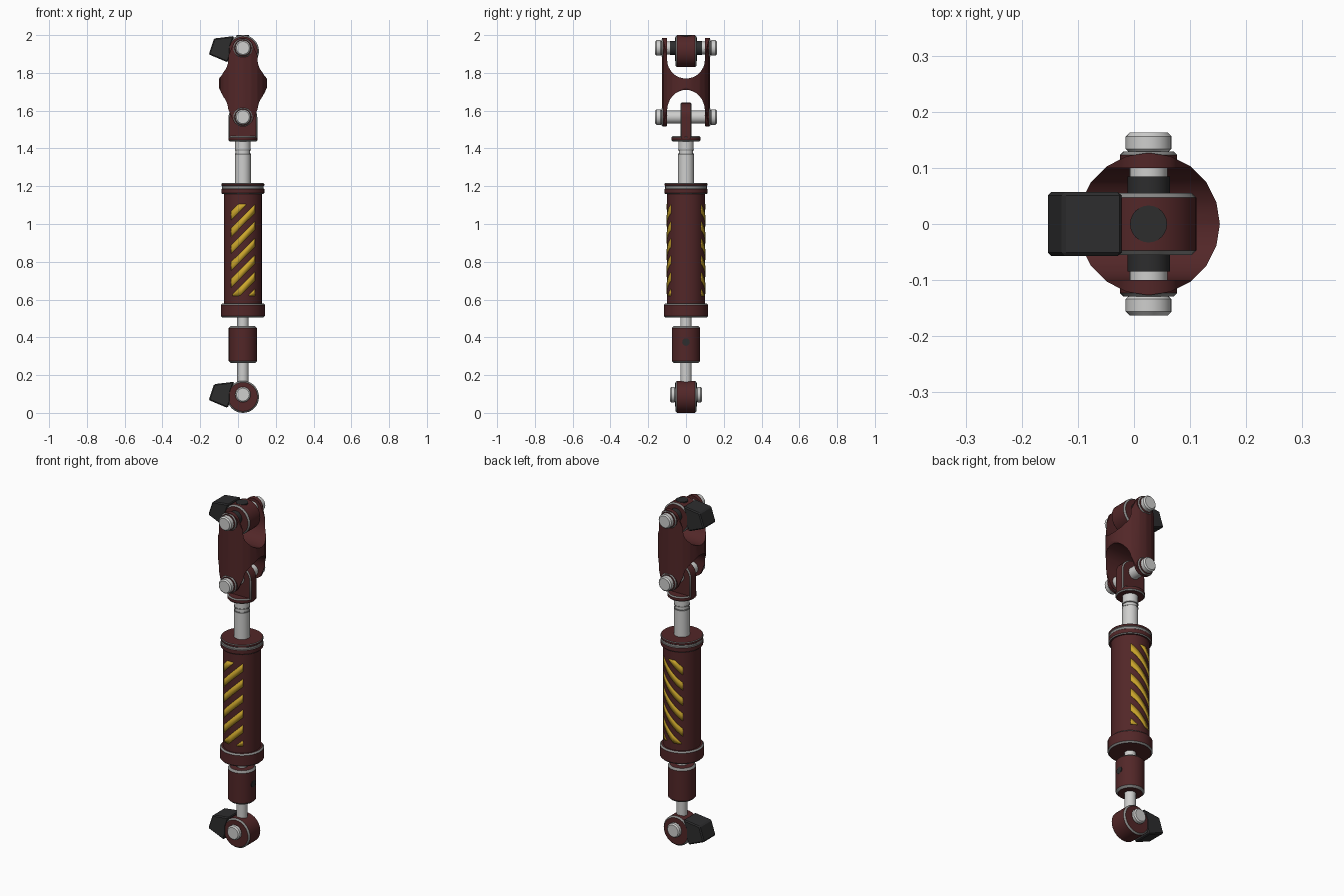
import bpy, bmesh, math
from mathutils import Matrix, Vector

if "Cube" in bpy.data.objects:
    bpy.data.objects.remove(bpy.data.objects["Cube"])

CX = 0.026  # common axis of the actuator


def mat(name, rgb):
    m = bpy.data.materials.new(name)
    m.diffuse_color = (*rgb, 1)
    m.use_nodes = True
    m.node_tree.nodes["Principled BSDF"].inputs["Base Color"].default_value = m.diffuse_color
    return m


MAROON = mat("maroon paint", (0.085, 0.020, 0.021))
STEEL = mat("light steel", (0.62, 0.62, 0.61))
GRAY = mat("worn gray edge", (0.25, 0.25, 0.245))
DARK = mat("dark rubber", (0.026, 0.026, 0.027))
YELLOW = mat("warning yellow", (0.60, 0.38, 0.025))


def finish(name, bm, m, bevel=0, edge=None, smooth=True):
    bmesh.ops.recalc_face_normals(bm, faces=bm.faces)
    me = bpy.data.meshes.new(name)
    bm.to_mesh(me)
    bm.free()
    o = bpy.data.objects.new(name, me)
    bpy.context.collection.objects.link(o)
    me.materials.append(m)
    bpy.ops.object.select_all(action='DESELECT')
    o.select_set(True)
    bpy.context.view_layer.objects.active = o
    if smooth:
        bpy.ops.object.shade_smooth_by_angle(angle=math.radians(35))
    if bevel:
        b = o.modifiers.new("edge bevel", 'BEVEL')
        b.width, b.segments = bevel, 1
        b.limit_method, b.angle_limit = 'ANGLE', math.radians(40)
        if edge:
            me.materials.append(edge)
            b.material = 1
    return o


def cyl(name, axis, r, a, b, m, at=(0, 0), n=24, bevel=0, edge=None):
    """Cylinder from a to b along an axis; 'at' holds the other two coordinates in x, y, z order."""
    bm = bmesh.new()
    bmesh.ops.create_cone(bm, cap_ends=True, segments=n, radius1=r, radius2=r, depth=b - a)
    mid = (a + b) / 2
    loc = {'X': (mid, *at), 'Y': (at[0], mid, at[1]), 'Z': (*at, mid)}[axis]
    rot = {'X': Matrix.Rotation(math.pi / 2, 4, 'Y'),
           'Y': Matrix.Rotation(math.pi / 2, 4, 'X'), 'Z': Matrix.Identity(4)}[axis]
    bm.transform(Matrix.Translation(loc) @ rot)
    return finish(name, bm, m, bevel, edge)


def prism(name, axis, pts, h, m, bevel=0, edge=None, smooth=True):
    """Outline extruded to +-h: axis Y uses (x, z) points, axis X uses (y, z) points."""
    bm = bmesh.new()
    s, c = (-h, 0) if axis == 'Y' else (-h + CX, CX)
    vs = [bm.verts.new((p, s, q) if axis == 'Y' else (s, p, q)) for p, q in pts]
    f = bm.faces.new(vs)
    ext = bmesh.ops.extrude_face_region(bm, geom=[f])
    d = Vector((0, 2 * h, 0)) if axis == 'Y' else Vector((2 * h, 0, 0))
    bmesh.ops.translate(bm, vec=d, verts=[v for v in ext['geom'] if isinstance(v, bmesh.types.BMVert)])
    return finish(name, bm, m, bevel, edge, smooth)


def arc(x, z, rx, rz, a0, a1, n=16):
    return [(x + rx * math.cos(math.radians(a0 + (a1 - a0) * i / n)),
             z + rz * math.sin(math.radians(a0 + (a1 - a0) * i / n))) for i in range(n + 1)]


def boolean(o, cutter, op):
    b = o.modifiers.new("cut", 'BOOLEAN')
    b.object, b.operation, b.solver = cutter, op, 'EXACT'
    bpy.context.view_layer.objects.active = o
    bpy.ops.object.modifier_apply(modifier=b.name)
    bpy.data.objects.remove(cutter)


def pin(name, z, half, head):
    """Cross pin with a chamfered head at each end."""
    cyl(name, 'Y', 0.034, -half + 0.01, half - 0.01, STEEL, (CX, z))
    for s, tag in ((-1, "front"), (1, "back")):
        a, b = sorted((s * half, s * (half - head)))
        cyl(f"{name}_head_{tag}", 'Y', 0.041, a, b, STEEL, (CX, z), bevel=0.007)


# Lower and upper mounting eyes with dark wedge pads
for tag, dz in (("lower", 0), ("upper", 1.83)):
    cyl(f"{tag}_eye", 'Y', 0.085, -0.055, 0.055, MAROON, (CX, 0.085 + dz), 32, 0.008, GRAY)
    prism(f"{tag}_pad", 'Y', [(-0.127, 0.152 + dz), (-0.155, 0.068 + dz), (-0.055, 0.026 + dz),
                              (-0.042, 0.06 + dz), (-0.04, 0.11 + dz), (-0.02, 0.165 + dz)],
          0.057, DARK, 0.006, smooth=False)
pin("lower_pin", 0.097, 0.085, 0.03)
pin("upper_pin", 1.932, 0.163, 0.036)
pin("clevis_pin", 1.566, 0.163, 0.036)
cyl("upper_eye_plug", 'Z', 0.033, 1.97, 2.0005, DARK, (CX, 0))
for s in (-1, 1):
    a, b = sorted((s * 0.05, s * 0.085))
    cyl("upper_bushing", 'Y', 0.038, a, b, DARK, (CX, 1.932))
    a, b = sorted((s * 0.1, s * 0.129))
    for z in (1.932, 1.566):
        cyl("link_boss", 'Y', 0.051, a, b, MAROON, (CX, z), bevel=0.006, edge=GRAY)

# Double-fork link: a barrel trimmed to its front outline, with an arch cut at each end
link = cyl("fork_link", 'Z', 0.127, 1.48, 2.02, MAROON, (CX, 0), 20)
outline = (arc(CX, 1.932, 0.056, 0.052, 150 - 120, 150)
           + [(CX - 0.128, 1.775), (CX - 0.128, 1.725)]
           + arc(CX, 1.566, 0.056, 0.048, 200, 340)
           + [(CX + 0.128, 1.725), (CX + 0.128, 1.775)])
boolean(link, prism("outline_cutter", 'Y', outline, 0.2, MAROON), 'INTERSECT')
upper_arch = arc(0, 1.87, 0.1, 0.1, 180, 360) + [(0.1, 2.1), (-0.1, 2.1)]
lower_arch = arc(0, 1.60, 0.1, 0.11, 0, 180) + [(-0.1, 1.4), (0.1, 1.4)]
for pts in (upper_arch, lower_arch):
    boolean(link, prism("arch_cutter", 'X', pts, 0.3, MAROON), 'DIFFERENCE')
bpy.ops.object.select_all(action='DESELECT')
link.select_set(True)
bpy.context.view_layer.objects.active = link
bpy.ops.object.shade_smooth_by_angle(angle=math.radians(30))

# Rod clevis tang and flange
prism("clevis_tang", 'Y', arc(CX, 1.566, 0.076, 0.076, 0, 180) + [(CX - 0.076, 1.45), (CX + 0.076, 1.45)],
      0.029, MAROON, 0.006, GRAY)
cyl("clevis_flange", 'Z', 0.077, 1.438, 1.465, MAROON, (CX, 0), 32, 0.006, GRAY)

# Piston rod with ring grooves
cyl("piston_rod", 'Z', 0.042, 1.2, 1.37, STEEL, (CX, 0), 32)
cyl("piston_rod_neck", 'Z', 0.038, 1.36, 1.445, STEEL, (CX, 0), 32)
for z in (1.366, 1.388):
    cyl("rod_ring", 'Z', 0.0425, z, z + 0.007, GRAY, (CX, 0), 32)
cyl("piston_rod_tip", 'Z', 0.041, 1.395, 1.44, STEEL, (CX, 0), 32)

# Cylinder barrel, caps and collar
cyl("barrel", 'Z', 0.1, 0.55, 1.18, MAROON, (CX, 0), 40)
cyl("top_cap_lower", 'Z', 0.113, 1.158, 1.19, MAROON, (CX, 0), 40, 0.005, GRAY)
cyl("top_cap_band", 'Z', 0.110, 1.188, 1.202, GRAY, (CX, 0), 40)
cyl("top_cap_lid", 'Z', 0.113, 1.2, 1.216, MAROON, (CX, 0), 40, 0.003, GRAY)
cyl("bottom_collar", 'Z', 0.117, 0.505, 0.58, MAROON, (CX, 0), 40, 0.008, GRAY)

# Lower rod and coupling nut
cyl("lower_rod", 'Z', 0.03, 0.13, 0.51, STEEL, (CX, 0))
cyl("coupling_nut", 'Z', 0.075, 0.263, 0.46, MAROON, (CX, 0), 32, 0.011, GRAY)
cyl("nut_plug", 'X', 0.02, CX + 0.06, CX + 0.0755, DARK, (0, 0.375))

# Diagonal warning stripes on the front and back of the barrel
bm = bmesh.new()
Z0, Z1, W, N, R = 0.62, 1.105, 0.063, 16, 0.1012
for side in (-1, 1):
    for k in range(8):
        c = 0.57 + 0.0895 * k
        cols = []
        for i in range(N + 1):
            x = -W + 2 * W * i / N
            lo, hi = (min(max(c + x + d, Z0), Z1) for d in (-0.023, 0.023))
            y = side * math.sqrt(R * R - x * x)
            cols.append((Vector((CX + x, y, lo)), Vector((CX + x, y, hi))))
        for (a, b), (p, q) in zip(cols, cols[1:]):
            if (b - a).length > 0.002 and (q - p).length > 0.002:
                quad = [a, p, q, b] if side < 0 else [b, q, p, a]
                bm.faces.new([bm.verts.new(v) for v in quad])
bmesh.ops.remove_doubles(bm, verts=bm.verts, dist=1e-5)
stripes = finish("warning_stripes", bm, YELLOW)
sol = stripes.modifiers.new("plate", 'SOLIDIFY')
sol.thickness, sol.offset = 0.002, 0
